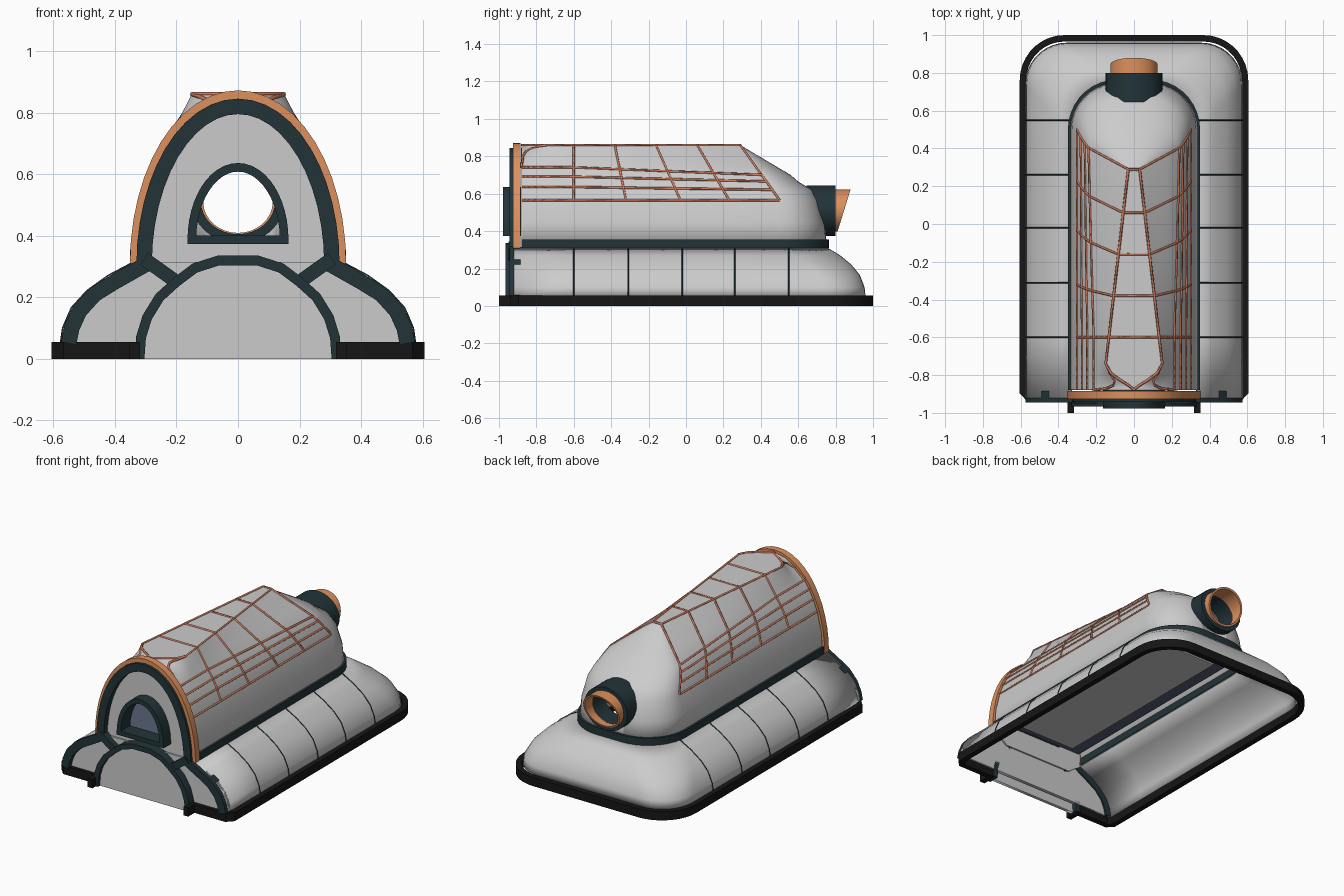
import bpy, bmesh, math
from mathutils import Vector

if "Cube" in bpy.data.objects:
    bpy.data.objects.remove(bpy.data.objects["Cube"])


def material(name, r, g, b):
    m = bpy.data.materials.new(name)
    m.diffuse_color = (r, g, b, 1)
    m.use_nodes = True
    m.node_tree.nodes["Principled BSDF"].inputs["Base Color"].default_value = m.diffuse_color
    return m


DARK = material("dark_trim", .016, .034, .04)
BLACK = material("black_rubber", .008, .008, .008)
ORANGE = material("orange", .72, .28, .11)
LINE = material("orange_line", .62, .2, .11)
BLUE = material("slate", .09, .11, .17)
Y, Z = Vector((0, 1, 0)), Vector((0, 0, 1))


def finish(name, bm, mat=None, angle=30):
    me = bpy.data.meshes.new(name)
    bm.to_mesh(me)
    bm.free()
    ob = bpy.data.objects.new(name, me)
    bpy.context.collection.objects.link(ob)
    if mat:
        me.materials.append(mat)
    bpy.ops.object.select_all(action='DESELECT')
    bpy.context.view_layer.objects.active = ob
    ob.select_set(True)
    bpy.ops.object.shade_smooth_by_angle(angle=math.radians(angle))
    return ob


def ribbon(name, pts, n, w, d, mat, closed=False):
    """Rectangular bar swept along a planar path; n is the plane normal."""
    pts = [Vector(p) for p in pts]
    bm, rings, N = bmesh.new(), [], len(pts)
    for i, p in enumerate(pts):
        a = pts[i - 1] if (i or closed) else p
        b = pts[(i + 1) % N] if (i < N - 1 or closed) else p
        t1 = (p - a).normalized() if a != p else (b - p).normalized()
        t2 = (b - p).normalized() if b != p else t1
        t = (t1 + t2).normalized()
        side = t.cross(n) * (w / 2 / max(.4, t.dot(t1)))
        rings.append([bm.verts.new(p + side * j + n * d / 2 * k)
                      for j, k in ((1, 1), (1, -1), (-1, -1), (-1, 1))])
    for i in range(N if closed else N - 1):
        r, q = rings[i], rings[(i + 1) % N]
        for k in range(4):
            bm.faces.new((r[k], r[(k + 1) % 4], q[(k + 1) % 4], q[k]))
    if not closed:
        bm.faces.new(rings[0])
        bm.faces.new(rings[-1][::-1])
    bmesh.ops.recalc_face_normals(bm, faces=bm.faces)
    return finish(name, bm, mat)


def lines(name, paths, radius, mat):
    """Thin rods along paths, repeated on the -x side."""
    cu = bpy.data.curves.new(name, 'CURVE')
    cu.dimensions, cu.bevel_depth, cu.bevel_resolution = '3D', radius, 0
    for s in (1, -1):
        for path in paths:
            sp = cu.splines.new('POLY')
            sp.points.add(len(path) - 1)
            for p, v in zip(sp.points, path):
                p.co = (s * v[0], v[1], v[2], 1)
    cu.materials.append(mat)
    bpy.context.collection.objects.link(bpy.data.objects.new(name, cu))


def plate(name, loops, y, thick):
    """Flat upright plate from x,z outlines; inner outlines become holes."""
    cu = bpy.data.curves.new(name, 'CURVE')
    cu.dimensions, cu.fill_mode, cu.extrude = '2D', 'BOTH', thick / 2
    for loop in loops:
        sp = cu.splines.new('POLY')
        sp.points.add(len(loop) - 1)
        sp.use_cyclic_u = True
        for p, (x, z) in zip(sp.points, loop):
            p.co = (x, z, 0, 1)
    ob = bpy.data.objects.new(name, cu)
    ob.location.y, ob.rotation_euler.x = y, math.pi / 2
    bpy.context.collection.objects.link(ob)


def loft(name, cols, thick):
    """Shell from columns of points on the +x half, mirrored and thickened."""
    bm = bmesh.new()
    g = [[bm.verts.new(p) for p in c] for c in cols]
    for a, b in zip(g, g[1:]):
        for r in range(len(a) - 1):
            bm.faces.new((a[r], b[r], b[r + 1], a[r + 1]))
    bmesh.ops.remove_doubles(bm, verts=bm.verts, dist=1e-4)
    ob = finish(name, bm)
    ob.modifiers.new("mirror", 'MIRROR').use_clip = True
    so = ob.modifiers.new("thickness", 'SOLIDIFY')
    so.thickness, so.offset = thick, -1
    return ob


def arch(a, h, z0, n=24):
    return [(a * math.cos(math.pi * i / n), z0 + h * math.sin(math.pi * i / n)) for i in range(n + 1)]


def corner(w, s, b, rx, t):
    return (w - rx + rx * math.cos(t), s + (b - s) * math.sin(t))


def mirrored(half):
    return half + [(-p[0],) + tuple(p[1:]) for p in reversed(half)]


def at_y(pts, y):
    return [(x, y, z) for x, z in pts]


ARC = [math.pi / 2 * i / 9 for i in range(10)]

# upper hull: columns of points, faceted roof, rounded tail
SIDE = [(.31, .31, .755, .25), (.45, .45, .74, .25), (.565, .565, .71, .25),
        (.635, .62, .675, .24), (.69, .665, .60, .23), (.74, .70, .56, .22)]


def side(yt, yb):
    f = min(1, max(0, (yb + .6) / 1.1))
    out = []
    for z0, z1, _, _ in SIDE:
        z = z0 + (z1 - z0) * f
        x = .34 * math.sqrt(1 - ((z - .31) / .55) ** 2)
        out.append(Vector((x, yb + (yt - yb) * max(0, (z - .565) / .295), z)))
    return out


def upper(yt, yb, t):
    """Point on the roof facet, t from 0 (shoulder) to 1 (top panel edge)."""
    p = side(yt, yb)[-1]
    k = max(0, (-.74 - yt) / .14)
    w = .15 * math.sqrt(max(0, 1 - k * k)) if k else .03 + .12 * (.29 - yt) / 1.03
    lin = p.lerp(Vector((w, yt, .86)), t)
    a = math.asin((p.z - .31) / .55)
    a += (math.pi / 2 - a) * t
    return lin.lerp(Vector((.34 * math.cos(a), yt, .31 + .55 * math.sin(a))), k * k)


def column(yt, yb):
    return side(yt, yb) + [upper(yt, yb, t) for t in (1 / 3, 2 / 3, 1)] + [Vector((0, yt, .86))]


FRONT = [-.88, -.872, -.855, -.83, -.79, -.74]
SEAMS = [(-.6, -.6), (-.38, -.32), (-.16, -.03), (.06, .23), (.29, .5)]
straight = [column(y, y) for y in FRONT] + [column(*s) for s in SEAMS]
edge = straight[-1]
tail = [(b, r) for _, _, b, r in SIDE] + [(.47, .16), (.38, .09), (.29, .03), (.29, 0)]
cols = list(straight)
for t in ARC[1:]:
    cols.append([(*corner(p.x, p.y, b, rx, t), p.z) for p, (b, rx) in zip(edge, tail)])
cols.append([(0, b, p.z) for p, (b, rx) in zip(edge, tail)])
hull = loft("upper_hull", cols, .012)

# opening behind the exhaust pipe
bm = bmesh.new()
bmesh.ops.create_cone(bm, cap_ends=True, segments=32, radius1=1, radius2=1, depth=1)
cutter = finish("pipe_cutter", bm)
cutter.scale, cutter.rotation_euler.x = (.122, .108, .5), math.pi / 2
cutter.location = (0, .8, .51)
cutter.hide_render = True
cutter.display_type = 'WIRE'
bo = hull.modifiers.new("pipe_hole", 'BOOLEAN')
bo.operation, bo.object, bo.solver = 'DIFFERENCE', cutter, 'EXACT'

# orange seams over the roof
paths = [c[2:] for c in straight[len(FRONT):]]
paths += [[c[r] for c in straight] for r in (2, 3, 4, 5, 8)]
paths.append([upper(y, y, math.sqrt(max(0, 1 - ((-.74 - y) / .14) ** 2))) for y in FRONT])
lines("roof_seams", paths, .007, LINE)

# lower skirt
SKIRT = [(.575, .96, .05, .22), (.568, .955, .10, .22), (.54, .93, .165, .23),
         (.49, .885, .22, .24), (.42, .825, .27, .25), (.335, .75, .315, .25)]
GROOVES = [-.6, -.31, -.02, .26, .55]
cols = [[(w, y, z) for w, b, z, r in SKIRT] for y in [-.92] + GROOVES[:4]]
cols += [[(*corner(w, b - r, b, r, t), z) for w, b, z, r in SKIRT] for t in ARC]
cols.append([(0, b, z) for w, b, z, r in SKIRT])
loft("lower_skirt", cols, .012)
lines("skirt_grooves", [[(w, y, z) for w, b, z, r in SKIRT] for y in GROOVES], .004, DARK)

# black base rim with front feet, and dark waist belt
half = [(.335, -1, .0275), (.335, -.92, .0275), (.56, -.92, .0275), (.588, -.89, .0275)]
half += [(*corner(.588, .76, .983, .22, t), .0275) for t in ARC]
ribbon("base_rim", mirrored(half), Z, .034, .055, BLACK)
half = [(.337, -.88, .333)] + [(*corner(.337, .5, .752, .25, t), .333) for t in ARC]
ribbon("waist_belt", mirrored(half), Z, .026, .045, DARK)

# front walls, window opening and door
window = arch(.15, .235, .387)
plate("front_wall", [[(-.24, .24)] + [(.24, .24)] + arch(.335, .54, .31), window], -.895, .02)
outline = mirrored([(w, z) for w, b, z, r in SKIRT])
door = mirrored([(.32, .0), (.315, .07), (.295, .135), (.255, .2), (.20, .25), (.14, .295), (.062, .32)])
plate("lower_front_wall", [outline], -.905, .02)
plate("door", [door], -.935, .02)

# front trims
ribbon("door_arch", at_y(door, -.93), Y, .032, .07, DARK)
ribbon("window_frame", at_y(window, -.93), Y, .028, .095, DARK, True)
ribbon("inner_arch", at_y(arch(.305, .515, .305), -.915), Y, .05, .055, DARK)
ribbon("outer_arch", at_y(arch(.337, .548, .31), -.905), Y, .028, .042, ORANGE)
for s, label in ((1, "right"), (-1, "left")):
    trim = [(.55, .05), (.54, .10), (.515, .155), (.465, .21), (.40, .25), (.285, .315)]
    ribbon("skirt_trim_" + label, at_y([(s * x, z) for x, z in trim], -.915), Y, .05, .06, DARK)
    strut = [(s * .305, .325), (s * .2, .25)]
    ribbon("strut_" + label, at_y(strut, -.92), Y, .045, .06, DARK)


# exhaust pipe: collar and slanted tip
def pipe(name, y0, ytop, ybot, rx, rz, wall, mat, n=32):
    bm, rings = bmesh.new(), []
    for k, end in ((0, 0), (0, 1), (wall, 1), (wall, 0)):
        ring = []
        for i in range(n):
            a = 2 * math.pi * i / n
            x, dz = (rx - k) * math.cos(a), (rz - k) * math.sin(a)
            y = y0 if not end else (ytop + ybot) / 2 + (ytop - ybot) / 2 * dz / rz
            ring.append(bm.verts.new((x, y, .51 + dz)))
        rings.append(ring)
    for j in range(4):
        r, q = rings[j], rings[(j + 1) % 4]
        for i in range(n):
            bm.faces.new((r[i], r[(i + 1) % n], q[(i + 1) % n], q[i]))
    bmesh.ops.recalc_face_normals(bm, faces=bm.faces)
    finish(name, bm, mat)


pipe("exhaust_collar", .645, .80, .80, .15, .135, .03, DARK)
pipe("exhaust_tip", .77, .88, .81, .125, .113, .012, ORANGE)

# interior floor and its underside panel
for name, size, y, z, mat in (("cabin_floor", (.62, 1.38, .012), -.19, .385, BLUE),
                              ("floor_underside", (.46, 1.3, .01), -.19, .375, None)):
    bm = bmesh.new()
    bmesh.ops.create_cube(bm, size=1)
    bmesh.ops.scale(bm, vec=size, verts=bm.verts)
    finish(name, bm, mat).location = (0, y, z)
